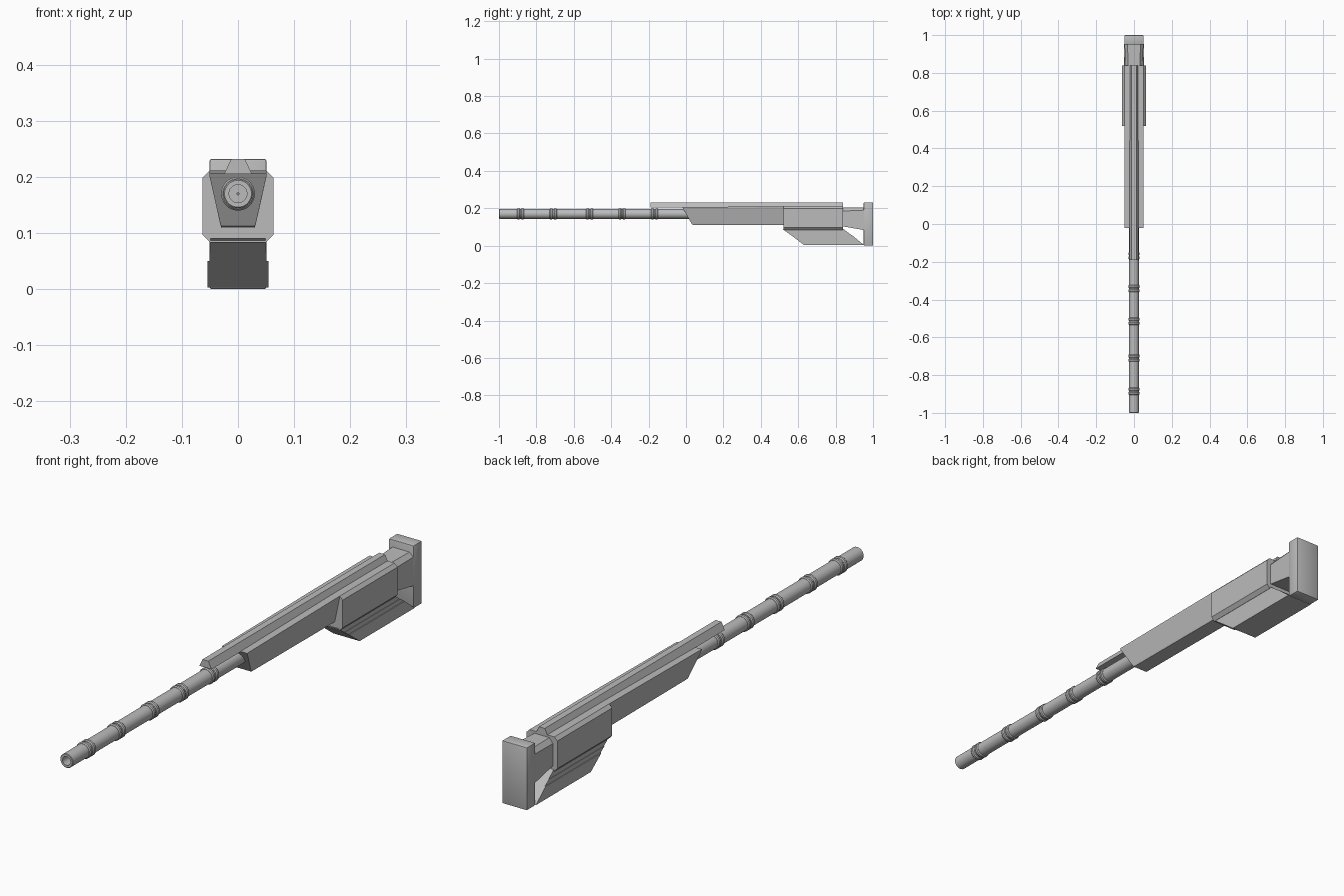
import bpy, bmesh, math

if "Cube" in bpy.data.objects:
    bpy.data.objects.remove(bpy.data.objects["Cube"])

metal = bpy.data.materials.new("grey metal")
metal.diffuse_color = (0.5, 0.5, 0.5, 1)
metal.use_nodes = True
metal.node_tree.nodes["Principled BSDF"].inputs["Base Color"].default_value = metal.diffuse_color


def finish(name, bm, smooth=False):
    bmesh.ops.recalc_face_normals(bm, faces=bm.faces)
    me = bpy.data.meshes.new(name)
    bm.to_mesh(me)
    bm.free()
    ob = bpy.data.objects.new(name, me)
    bpy.context.collection.objects.link(ob)
    me.materials.append(metal)
    if smooth:
        bpy.ops.object.select_all(action='DESELECT')
        ob.select_set(True)
        bpy.context.view_layer.objects.active = ob
        bpy.ops.object.shade_smooth_by_angle(angle=math.radians(35))
    return ob


def loft(name, *sections):
    """Each section is the right half outline as (x, y, z), top to bottom; it is mirrored in x."""
    bm = bmesh.new()
    loops = []
    for half in sections:
        pts = list(half) + [(-x, y, z) for x, y, z in reversed(half)]
        loops.append([bm.verts.new(p) for p in pts])
    n = len(loops[0])
    for a, b in zip(loops, loops[1:]):
        for i in range(n):
            j = (i + 1) % n
            bm.faces.new((a[i], a[j], b[j], b[i]))
    bm.faces.new(loops[0])
    bm.faces.new(loops[-1])
    return finish(name, bm)


def at(y, half):
    return [(x, y, z) for x, z in half]


def lathe(name, profile, z0, n=32):
    """Spin a closed (y, radius) profile around the barrel axis."""
    bm = bmesh.new()
    rings = []
    for k in range(n):
        a = 2 * math.pi * k / n
        rings.append([bm.verts.new((r * math.cos(a), y, z0 + r * math.sin(a))) for y, r in profile])
    m = len(profile)
    for k in range(n):
        p, q = rings[k], rings[(k + 1) % n]
        for i in range(m):
            j = (i + 1) % m
            bm.faces.new((p[i], p[j], q[j], q[i]))
    return finish(name, bm, True)


AXIS = 0.17

# Hollow barrel
lathe("barrel", [(-0.9, 0.016), (-1.0, 0.016), (-1.0, 0.024), (-0.998, 0.026),
                 (0.1, 0.026), (0.1, 0.002), (-0.9, 0.002)], AXIS)

# Paired rounded rings along the barrel
for i, y in enumerate((-0.885, -0.71, -0.515, -0.342, -0.168)):
    for j, s in enumerate((-1, 1)):
        c = y + s * 0.011
        lathe(f"barrel_ring_{i}_{j}", [(c - 0.008, 0.024), (c - 0.008, 0.027), (c - 0.004, 0.030),
                                       (c + 0.004, 0.030), (c + 0.008, 0.027), (c + 0.008, 0.024)], AXIS)

# Top rail
rail = [(0.012, 0.232), (0.025, 0.205)]
loft("top_rail", at(-0.19, rail), at(0.84, rail))

# Tapered receiver with a raked front
loft("receiver",
     [(0.051, -0.02, 0.206), (0.0505, -0.017, 0.200), (0.032, 0.03, 0.118), (0.03, 0.035, 0.112)],
     at(0.53, [(0.051, 0.211), (0.0505, 0.204), (0.032, 0.116), (0.03, 0.110)]))

# Chamfered rear body
body = [(0.051, 0.211), (0.063, 0.199), (0.063, 0.097), (0.05, 0.083)]
loft("rear_body", at(0.52, body), at(0.84, body))

# Neck flaring towards the butt
loft("stock_neck",
     at(0.83, [(0.03, 0.203), (0.045, 0.185), (0.045, 0.105)]),
     at(0.955, [(0.035, 0.205), (0.05, 0.19), (0.05, 0.083)]))

# Lower grip: narrow upper step and wider lower step with raked ends
def raked(name, w, z1, y1a, y1b, z0, y0a, y0b):
    loft(name, [(w, y1a, z1), (w, y0a, z0)], [(w, y1b, z1), (w, y0b, z0)])

raked("lower_upper_step", 0.049, 0.09, 0.515, 0.84, 0.066, 0.548, 0.872)
raked("lower_middle_step", 0.051, 0.066, 0.548, 0.872, 0.05, 0.57, 0.895)
raked("lower_block", 0.054, 0.05, 0.57, 0.895, 0.003, 0.632, 0.952)

# Butt pad with softened edges
bm = bmesh.new()
bmesh.ops.create_cube(bm, size=1)
for v in bm.verts:
    v.co = (v.co.x * 0.102, 0.975 + v.co.y * 0.05, 0.116 + v.co.z * 0.232)
bmesh.ops.bevel(bm, geom=bm.edges[:], offset=0.004, segments=2, profile=0.5, affect='EDGES')
finish("butt_pad", bm, True)
